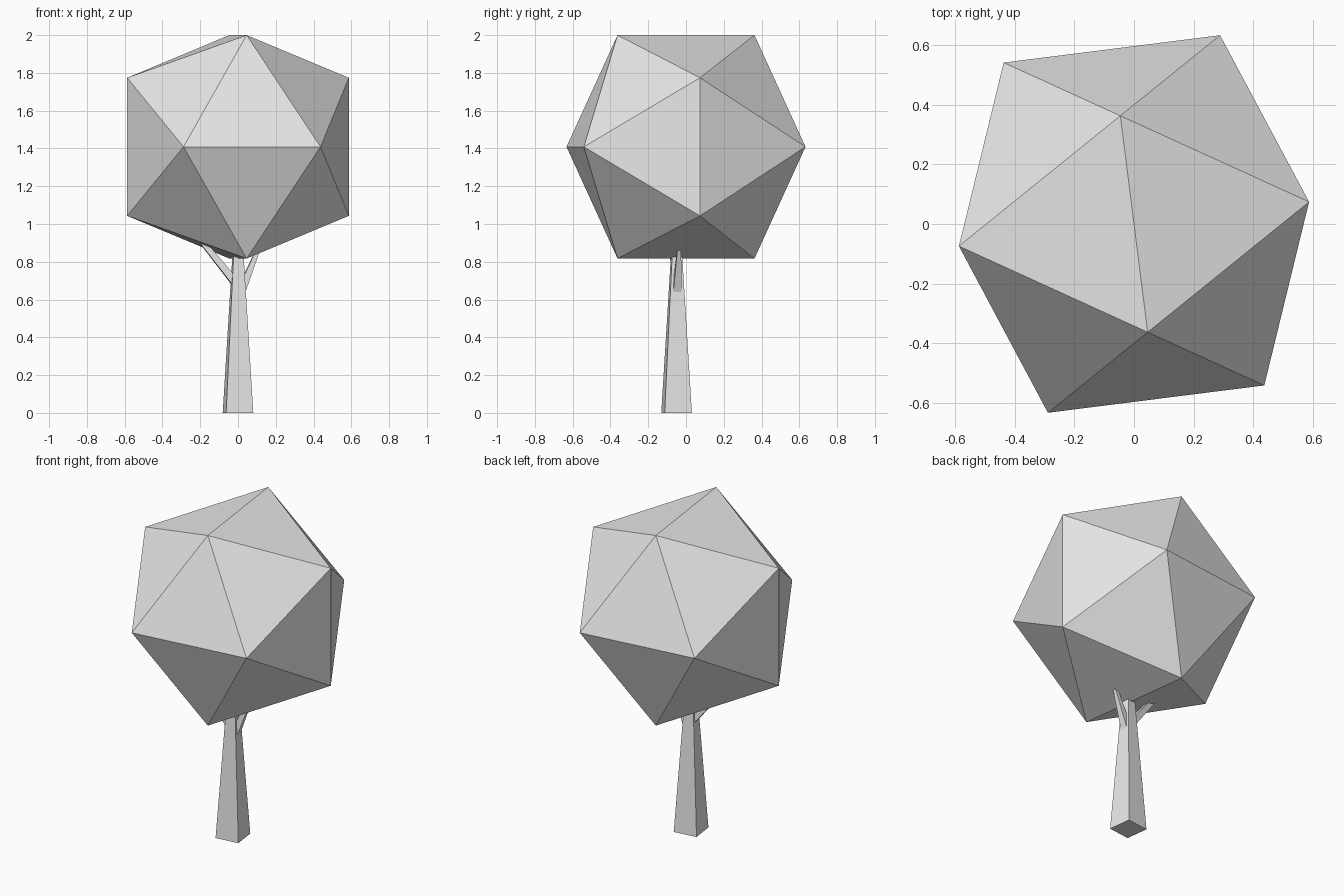
import bpy
import math
from mathutils import Vector, Matrix

cube = bpy.data.objects.get("Cube")
if cube:
    bpy.data.objects.remove(cube, do_unlink=True)

TURN = math.radians(7.2)      # the whole tree is twisted slightly about z
TRUNK_Y = -0.05

grey = bpy.data.materials.new("light_grey")
grey.use_nodes = True
grey.diffuse_color = (0.8, 0.8, 0.8, 1)
grey.node_tree.nodes["Principled BSDF"].inputs["Base Color"].default_value = (0.8, 0.8, 0.8, 1)


def add_object(name, verts, faces):
    mesh = bpy.data.meshes.new(name)
    mesh.from_pydata(verts, [], faces)
    mesh.materials.append(grey)
    obj = bpy.data.objects.new(name, mesh)
    bpy.context.collection.objects.link(obj)
    return obj


def tapered_post(name, start, end, r0, r1):
    """Four-sided tapered post between two points, given in the tree's own turned frame."""
    start, end = Vector(start), Vector(end)
    side = Vector((0, 1, 0))
    across = side.cross(end - start).normalized()
    place = Matrix.Translation((0, TRUNK_Y, 0)) @ Matrix.Rotation(TURN, 4, 'Z')
    verts = [place @ (p + r * (across * sx + side * sy))
             for p, r in ((start, r0), (end, r1))
             for sx, sy in ((-1, -1), (1, -1), (1, 1), (-1, 1))]
    faces = [(i, (i + 1) % 4, (i + 1) % 4 + 4, i + 4) for i in range(4)]
    faces += [(3, 2, 1, 0), (4, 5, 6, 7)]
    return add_object(name, verts, faces)


# Trunk and two branches reaching into the foliage
tapered_post("trunk", (0, 0, 0), (0, 0, 0.9), 0.0725, 0.023)
tapered_post("left_branch", (0.015, 0, 0.642), (0.122, 0, 0.9), 0.022, 0.008)
tapered_post("right_branch", (-0.01, 0, 0.685), (-0.195, 0, 0.91), 0.021, 0.014)

# Foliage: an icosahedron from three golden rectangles, lying on an edge
a = 0.3655
b = a * (1 + math.sqrt(5)) / 2
corners = []
for s in (-1, 1):
    for t in (-1, 1):
        corners += [Vector((0, s * a, t * b)), Vector((s * a, t * b, 0)), Vector((s * b, 0, t * a))]


def adjacent(i, j):
    return (corners[i] - corners[j]).length < a * 2.1


faces = []
for i in range(12):
    for j in range(i + 1, 12):
        for k in range(j + 1, 12):
            if adjacent(i, j) and adjacent(j, k) and adjacent(i, k):
                p, q, r = corners[i], corners[j], corners[k]
                outward = (q - p).cross(r - p).dot(p) > 0
                faces.append((i, j, k) if outward else (i, k, j))

foliage = add_object("foliage", corners, faces)
foliage.location.z = 2 - b
foliage.rotation_euler.z = TURN
